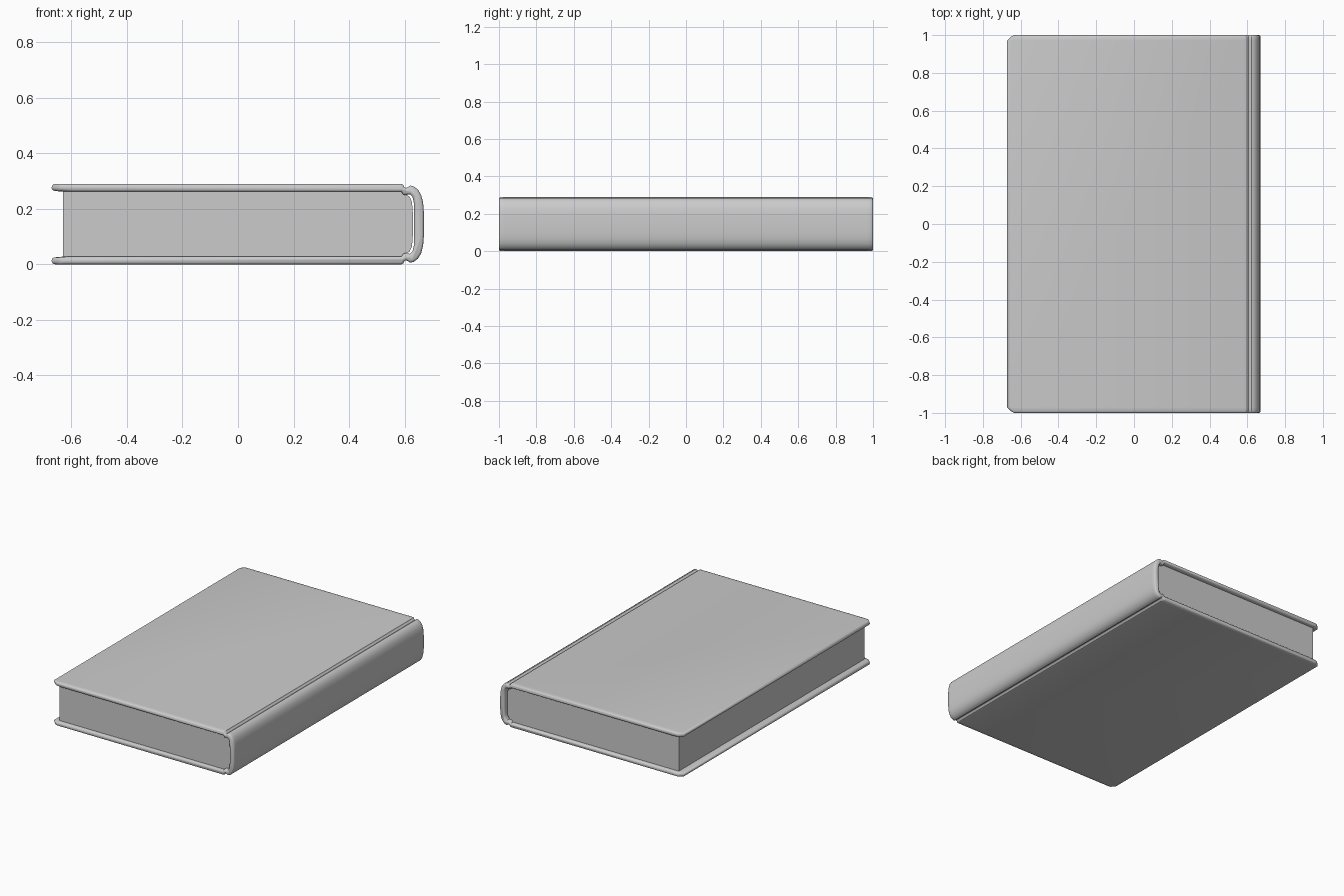
import bpy, bmesh
from mathutils import Vector

if "Cube" in bpy.data.objects:
    bpy.data.objects.remove(bpy.data.objects["Cube"])

MID = 0.145  # half of the book's thickness


def loft(name, outline, rings, corner_x=None):
    """Loft a closed XZ outline along y; rings = (y, inset, corner cut)."""
    n = len(outline)
    pts = [Vector(p) for p in outline]
    normals = []
    for i in range(n):
        t = (pts[i] - pts[i - 1]).normalized() + (pts[(i + 1) % n] - pts[i]).normalized()
        t.normalize()
        normals.append(Vector((t.y, -t.x)))  # inward for a clockwise outline
    bm = bmesh.new()
    loops = []
    for y, inset, cut in rings:
        loop = []
        for p, nrm in zip(pts, normals):
            q = p + nrm * inset
            x = q.x + (cut if corner_x is not None and p.x < corner_x else 0)
            loop.append(bm.verts.new((x, y, q.y + MID)))
        loops.append(loop)
    for a, b in zip(loops, loops[1:]):
        for i in range(n):
            bm.faces.new((a[i], a[(i + 1) % n], b[(i + 1) % n], b[i]))
    bm.faces.new(loops[0])
    bm.faces.new(loops[-1])
    bmesh.ops.recalc_face_normals(bm, faces=bm.faces)
    mesh = bpy.data.meshes.new(name)
    bm.to_mesh(mesh)
    bm.free()
    ob = bpy.data.objects.new(name, mesh)
    bpy.context.collection.objects.link(ob)
    bpy.context.view_layer.objects.active = ob
    ob.select_set(True)
    bpy.ops.object.shade_smooth_by_angle(angle=0.7)
    ob.select_set(False)
    return ob


def flipped(points):
    return [(x, -z) for x, z in reversed(points)]


# Cover: boards, hinge grooves and rounded spine in one wrapped section
outer = [(-0.672, 0.132), (-0.669, 0.140), (-0.664, 0.144), (-0.655, 0.145),
         (0.588, 0.145), (0.595, 0.142), (0.599, 0.134), (0.606, 0.130),
         (0.613, 0.134), (0.621, 0.139), (0.633, 0.136), (0.648, 0.125),
         (0.660, 0.105), (0.667, 0.078), (0.670, 0.040)]
inner = [(0.635, 0.040), (0.634, 0.075), (0.629, 0.098), (0.620, 0.107),
         (0.611, 0.106), (0.603, 0.104), (0.595, 0.107), (0.588, 0.117),
         (-0.630, 0.117), (-0.655, 0.119), (-0.665, 0.121), (-0.670, 0.125)]
section = outer + flipped(outer) + flipped(inner) + inner
half = [(-1.0, 0.008, 0.032), (-0.997, 0.003, 0.028), (-0.991, 0.0, 0.021), (-0.970, 0.0, 0.0)]
rings = half + [(-y, i, c) for y, i, c in reversed(half)]
loft("cover", section, rings, corner_x=-0.6)

# Page block, with its back edge rounded into the spine
edge = [(-0.63, 0.118), (0.588, 0.118), (0.600, 0.108), (0.618, 0.100), (0.627, 0.080), (0.630, 0.040)]
loft("pages", edge + flipped(edge), [(-0.975, 0, 0), (0.975, 0, 0)])
